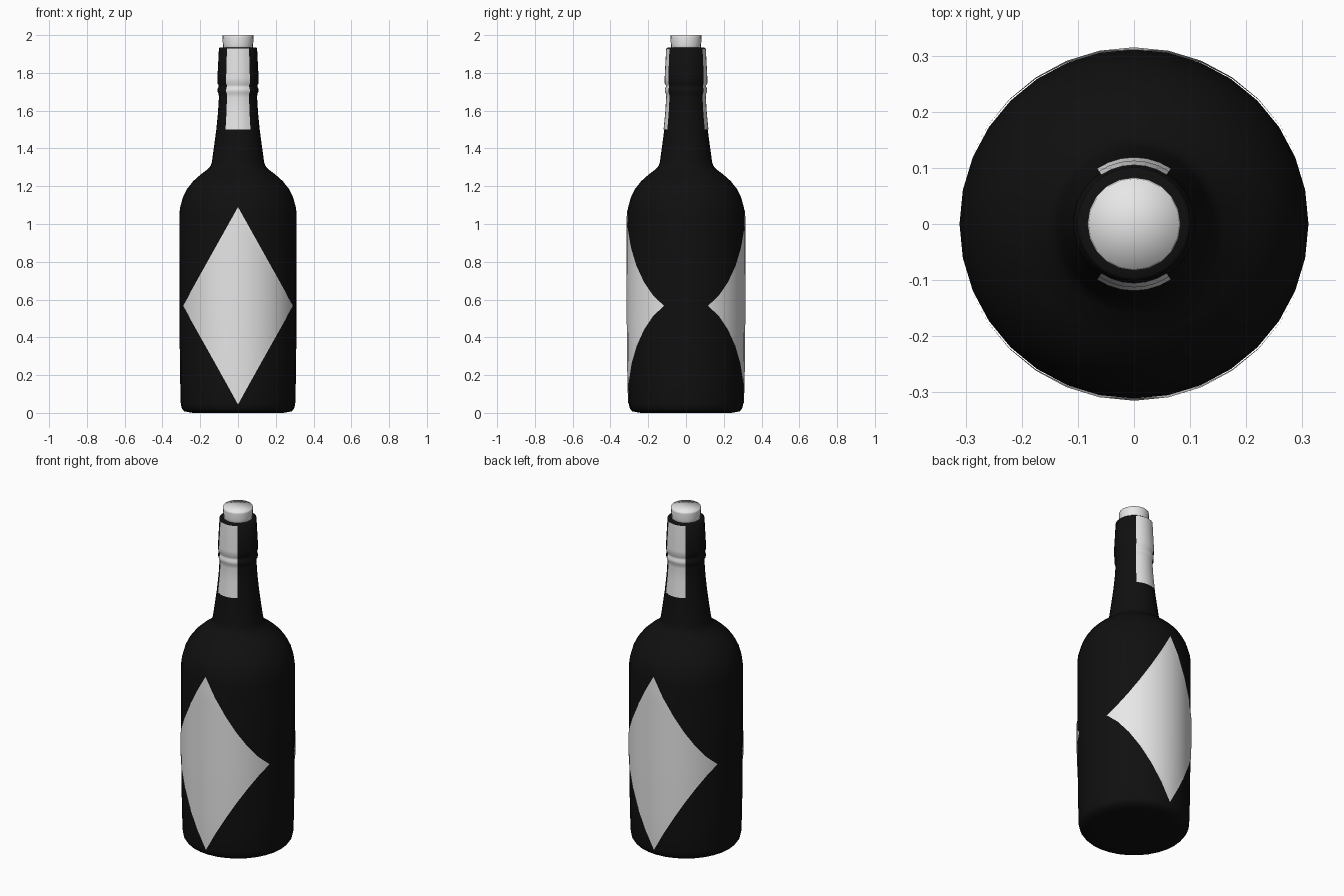
import bpy, math

if "Cube" in bpy.data.objects:
    bpy.data.objects.remove(bpy.data.objects["Cube"])

SEG = 32
# Bottle outline as (radius, height)
PROFILE = [(0.24, 0.0), (0.285, 0.008), (0.298, 0.025), (0.303, 0.05), (0.307, 0.2),
           (0.310, 0.5), (0.311, 1.05), (0.306, 1.09), (0.292, 1.14), (0.270, 1.185),
           (0.238, 1.226), (0.200, 1.26), (0.160, 1.29), (0.144, 1.31), (0.138, 1.33),
           (0.127, 1.41), (0.115, 1.50), (0.106, 1.59), (0.101, 1.67), (0.103, 1.69),
           (0.108, 1.70), (0.108, 1.715), (0.103, 1.725), (0.103, 1.735), (0.109, 1.745),
           (0.109, 1.775), (0.101, 1.93), (0.095, 1.935), (0.078, 1.935), (0.078, 1.90)]


def material(name, c):
    m = bpy.data.materials.new(name)
    m.diffuse_color = (*c, 1)
    m.use_nodes = True
    m.node_tree.nodes["Principled BSDF"].inputs["Base Color"].default_value = m.diffuse_color
    return m


black = material("black glass", (0.005, 0.005, 0.005))
white = material("off white", (0.8, 0.8, 0.8))


def make(name, verts, faces, mat, flat_angle=None):
    me = bpy.data.meshes.new(name)
    me.from_pydata(verts, [], faces)
    me.materials.append(mat)
    for p in me.polygons:
        p.use_smooth = True
    ob = bpy.data.objects.new(name, me)
    bpy.context.collection.objects.link(ob)
    if flat_angle:
        bpy.ops.object.select_all(action='DESELECT')
        ob.select_set(True)
        bpy.context.view_layer.objects.active = ob
        bpy.ops.object.shade_smooth_by_angle(angle=math.radians(flat_angle))
    return ob


def lathe(name, profile, seg, mat, flat_angle=None):
    # Spin an outline around z and close both ends
    verts, faces = [], []
    for r, z in profile:
        for i in range(seg):
            a = 2 * math.pi * i / seg
            verts.append((r * math.cos(a), r * math.sin(a), z))
    n = len(profile)
    for j in range(n - 1):
        for i in range(seg):
            k = (i + 1) % seg
            faces.append((j * seg + i, j * seg + k, (j + 1) * seg + k, (j + 1) * seg + i))
    for j, flip in ((0, True), (n - 1, False)):
        c = len(verts)
        verts.append((0, 0, profile[j][1]))
        for i in range(seg):
            f = (j * seg + i, j * seg + (i + 1) % seg, c)
            faces.append(f[::-1] if flip else f)
    return make(name, verts, faces, mat, flat_angle)


def radius_at(z):
    for (r0, z0), (r1, z1) in zip(PROFILE, PROFILE[1:]):
        if z0 <= z <= z1 and z1 > z0:
            return r0 + (r1 - r0) * (z - z0) / (z1 - z0)
    return PROFILE[-1][0]


def label(name, angles, rows, height, turn):
    # Thin sheet hugging the bottle; height(angle, t) gives z for t in 0..1
    verts, faces = [], []
    for a in angles:
        for t in rows:
            z = height(a, t)
            r = radius_at(z) + 0.004
            verts.append((r * math.sin(a + turn), -r * math.cos(a + turn), z))
    n = len(rows)
    for i in range(len(angles) - 1):
        for j in range(n - 1):
            k = i * n + j
            faces.append((k, k + n, k + n + 1, k + 1))
    ob = make(name, verts, faces, white)
    ob.data.validate()
    return ob


# Bottle and stopper
lathe("bottle", PROFILE, SEG, black, 50)
lathe("stopper", [(0.078, 1.90), (0.080, 1.95), (0.083, 1.99), (0.081, 2.0)], 20, white)

# Diamond body label: straight edges when seen from the front
TIP, MID, HALF = math.radians(68.4), 0.567, 0.523
step = 2 * math.pi / SEG
body_angles = [-TIP] + [k * step for k in range(-6, 7)] + [TIP]


def diamond(a, t):
    h = HALF * max(0.0005, 1 - abs(math.sin(a)) / math.sin(TIP))
    return MID + h * (2 * t - 1)


# Neck label: rows follow the bottle outline so the ring shows through
neck_z = [z for r, z in PROFILE if 1.5 <= z <= 1.775] + [1.928]
neck_angles = [k * step for k in range(-3, 4)]

for side, turn in (("front", 0), ("back", math.pi)):
    label(side + "_body_label", body_angles, [j / 16 for j in range(17)], diamond, turn)
    label(side + "_neck_label", neck_angles, neck_z, lambda a, z: z, turn)
